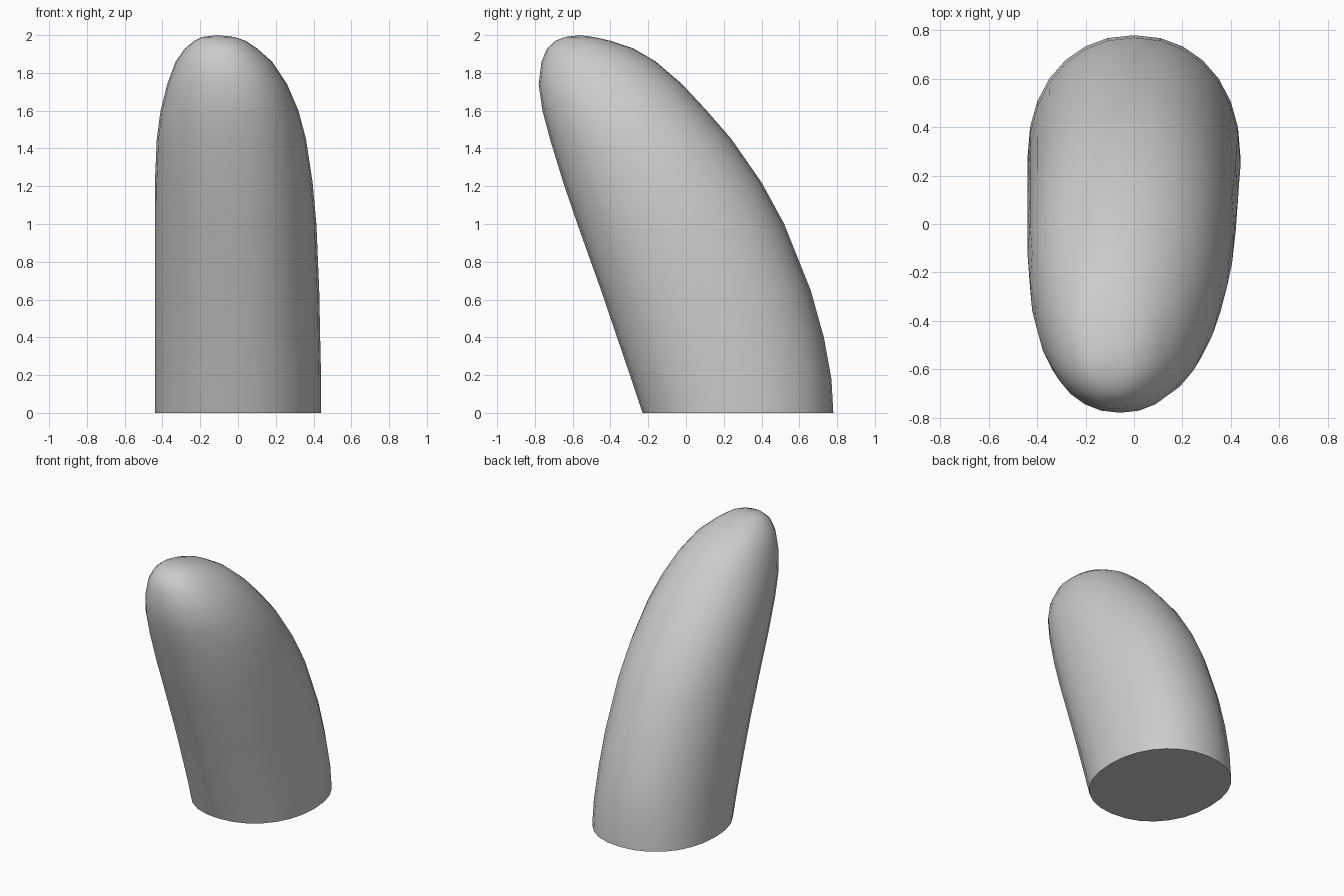
import bpy, bmesh
from math import sin, cos, tau, copysign, radians

old = bpy.data.objects.get("Cube")
if old:
    bpy.data.objects.remove(old, do_unlink=True)

SEGMENTS = 28
ROUNDNESS = 2.15

# Cross-sections: height, right x, left x, front y, back y
SECTIONS = [
    (0.00, -.44, .44, -.23, .78),
    (0.18, -.44, .44, -.29, .77),
    (0.40, -.44, .435, -.365, .73),
    (0.65, -.44, .43, -.45, .66),
    (1.00, -.44, .415, -.575, .52),
    (1.22, -.44, .395, -.65, .40),
    (1.45, -.43, .36, -.72, .24),
    (1.60, -.41, .32, -.76, .11),
    (1.74, -.375, .26, -.78, -.02),
    (1.86, -.33, .18, -.765, -.16),
    (1.93, -.28, .10, -.735, -.28),
    (1.97, -.23, .04, -.69, -.40),
    (1.99, -.19, -.02, -.64, -.49),
]
APEX = (-.11, -.56, 2.0)

# One plain grey material
grey = bpy.data.materials.new("light_grey")
grey.use_nodes = True
colour = (0.6, 0.6, 0.6, 1)
grey.diffuse_color = colour
grey.node_tree.nodes["Principled BSDF"].inputs["Base Color"].default_value = colour


def squashed(v):
    return copysign(abs(v) ** (2 / ROUNDNESS), v)


# Leaning rounded body, lofted through the sections
bm = bmesh.new()
rings = []
for z, x0, x1, y0, y1 in SECTIONS:
    ring = []
    for i in range(SEGMENTS):
        a = tau * i / SEGMENTS
        x = (x0 + x1) / 2 + (x1 - x0) / 2 * squashed(cos(a))
        y = (y0 + y1) / 2 + (y1 - y0) / 2 * squashed(sin(a))
        ring.append(bm.verts.new((x, y, z)))
    rings.append(ring)

for low, high in zip(rings, rings[1:]):
    for i in range(SEGMENTS):
        j = (i + 1) % SEGMENTS
        bm.faces.new((low[i], low[j], high[j], high[i]))

# Rounded tip and flat base
tip = bm.verts.new(APEX)
for i in range(SEGMENTS):
    bm.faces.new((rings[-1][i], rings[-1][(i + 1) % SEGMENTS], tip))
bm.faces.new(rings[0][::-1])
bmesh.ops.recalc_face_normals(bm, faces=bm.faces)

mesh = bpy.data.meshes.new("leaning_body")
bm.to_mesh(mesh)
bm.free()
mesh.materials.append(grey)
body = bpy.data.objects.new("leaning_body", mesh)
bpy.context.collection.objects.link(body)

bpy.ops.object.select_all(action="DESELECT")
body.select_set(True)
bpy.context.view_layer.objects.active = body
bpy.ops.object.shade_smooth_by_angle(angle=radians(40))
